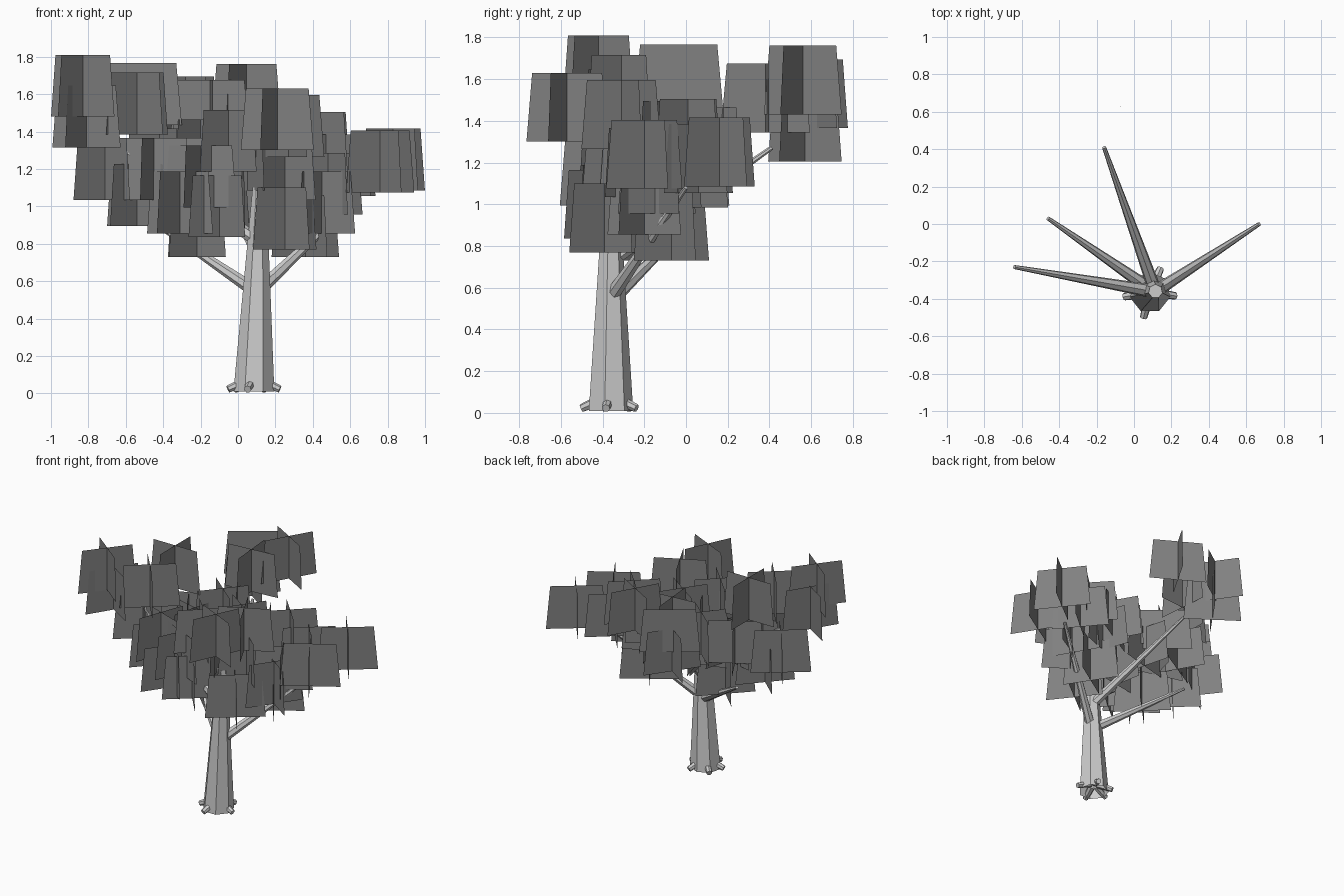
import bpy, bmesh, math
from mathutils import Vector, Matrix

if "Cube" in bpy.data.objects:
    bpy.data.objects.remove(bpy.data.objects["Cube"], do_unlink=True)


def make_material(name, grey):
    mat = bpy.data.materials.new(name)
    mat.use_nodes = True
    colour = (grey, grey, grey, 1)
    mat.diffuse_color = colour
    bsdf = next(n for n in mat.node_tree.nodes if n.type == 'BSDF_PRINCIPLED')
    bsdf.inputs["Base Color"].default_value = colour
    return mat


bark = make_material("pale_grey_bark", 0.6)
leaf = make_material("dark_grey_leaves", 0.22)


def finish(bm, name, mat):
    mesh = bpy.data.meshes.new(name)
    bm.to_mesh(mesh)
    bm.free()
    mesh.materials.append(mat)
    obj = bpy.data.objects.new(name, mesh)
    bpy.context.collection.objects.link(obj)
    return obj


def flat_direction(degrees):
    a = math.radians(degrees)
    return Vector((math.cos(a), math.sin(a), 0))


def limb(name, start, end, r_start, r_end):
    """Low-sided tapered limb between two points."""
    a, b = Vector(start), Vector(end)
    axis = b - a
    turn = axis.to_track_quat('Z', 'Y').to_matrix().to_4x4()
    bm = bmesh.new()
    bmesh.ops.create_cone(bm, cap_ends=True, segments=7, radius1=r_start,
                          radius2=r_end, depth=axis.length,
                          matrix=Matrix.Translation((a + b) / 2) @ turn)
    return finish(bm, name, bark)


# Seven-sided trunk with a flat side to the front, open at the foot
bm = bmesh.new()
foot, crown = Vector((0.085, -0.365, 0.01)), Vector((0.115, -0.36, 1.1))
rings = [[bm.verts.new(centre + radius * flat_direction(90 + 360 * i / 7))
          for i in range(7)]
         for centre, radius in ((foot, 0.112), (crown, 0.038))]
low, high = rings
for i in range(7):
    j = (i + 1) % 7
    bm.faces.new((low[i], low[j], high[j], high[i]))
bm.faces.new(high)
finish(bm, "trunk", bark)

# Branches
branches = {
    "branch_right_high": ((0.1, -0.36, 0.82), (-0.64, -0.23, 1.32)),
    "branch_right_low": ((0.09, -0.35, 0.55), (-0.46, 0.03, 0.92)),
    "branch_back": ((0.11, -0.35, 0.74), (-0.16, 0.41, 1.27)),
    "branch_left": ((0.1, -0.37, 0.54), (0.67, 0, 1.08)),
}
for name, (start, end) in branches.items():
    limb(name, start, end, 0.037, 0.011)

# Short root stubs running out from the heart of the foot
for i, deg in enumerate((-104, -8, 66, 135, 190)):
    d = flat_direction(deg)
    base = Vector((foot.x, foot.y, 0))
    limb(f"root_{i + 1}", base + d * 0.03 + Vector((0, 0, 0.07)),
         base + d * 0.14 + Vector((0, 0, 0.022)), 0.028, 0.02)

# Foliage clumps: centre x, y, z and spin of each pair of crossed cards
clumps = [
    (-.83, -.42, 1.645, -38), (-.81, -.37, 1.48, -32),
    (-.515, -.035, 1.6, 0), (-.54, -.31, 1.55, 40),
    (-.71, -.15, 1.2, 38), (-.54, -.2, 1.06, -42),
    (-.31, -.4, 1.02, -35), (-.22, -.17, .895, -44),
    (-.1, -.42, 1.0, 40), (-.2, -.41, 1.16, -25),
    (-.42, 0, 1.25, 30), (-.45, -.3, 1.2, -20),
    (-.15, .38, 1.51, 5), (.045, .56, 1.595, -30),
    (-.28, .57, 1.37, -35), (-.28, .6, 1.53, 35),
    (-.1, 0, 1.16, 15), (-.2, .1, 1.3, -40),
    (.21, -.57, 1.465, -25), (.27, -.31, 1.43, 27),
    (.44, .01, 1.34, 43), (.83, .16, 1.25, 38),
    (.76, -.2, 1.24, 32), (.23, .05, 1.25, 30),
    (.25, -.39, .935, 38), (.36, -.07, .895, 33),
    (.45, -.2, 1.02, -35), (.48, -.14, 1.12, 30),
    (.05, -.3, 1.25, 25), (.1, -.1, 1.33, -35),
    (0, -.2, 1.05, 10), (.25, -.25, 1.2, -40),
    (.3, 0, 1.15, 20), (-.05, -.35, 1.35, 44),
    (.57, .06, 1.22, 40), (-.3, -.1, 1.2, -15),
]
bm = bmesh.new()
up = Vector((0, 0, 0.165))
for x, y, z, spin in clumps:
    centre = Vector((x, y, z))
    for turn in (spin, spin + 90):
        d = flat_direction(turn)
        wide, narrow = d * 0.215, d * 0.185
        # each card is slightly wider at the bottom
        bm.faces.new([bm.verts.new(centre + p) for p in (
            -up - wide, wide - up, up + narrow, up - narrow)])
finish(bm, "leaf_cards", leaf)
